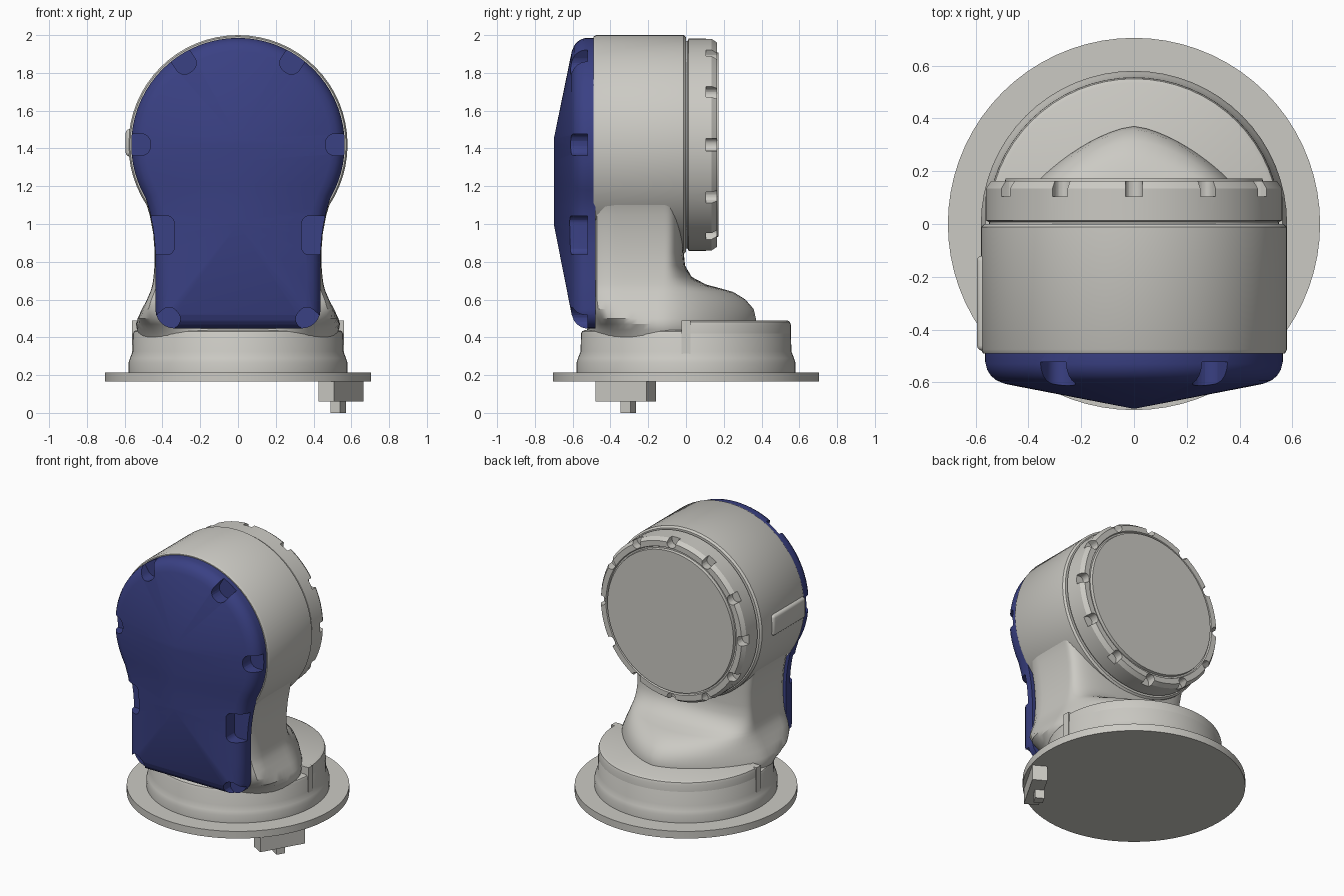
import bpy, bmesh, math
from mathutils import Vector, Matrix

if "Cube" in bpy.data.objects:
    bpy.data.objects.remove(bpy.data.objects["Cube"])

HEAD_Z = 1.42


def material(name, rgb):
    m = bpy.data.materials.new(name)
    m.diffuse_color = (*rgb, 1)
    m.use_nodes = True
    m.node_tree.nodes["Principled BSDF"].inputs["Base Color"].default_value = m.diffuse_color
    return m


GREY = material("warm_grey", (0.60, 0.59, 0.55))
BLUE = material("dark_blue", (0.042, 0.052, 0.23))


def smooth(ob, angle=32):
    bpy.ops.object.select_all(action='DESELECT')
    ob.select_set(True)
    bpy.context.view_layer.objects.active = ob
    bpy.ops.object.shade_smooth_by_angle(angle=math.radians(angle))


def skin(bm, rings, cap_end=True):
    """Join a list of closed rings into a capped skin."""
    vs = [[bm.verts.new(p) for p in ring] for ring in rings]
    n = len(rings[0])
    for a, b in zip(vs, vs[1:]):
        for i in range(n):
            j = (i + 1) % n
            bm.faces.new((a[i], a[j], b[j], b[i]))
    bm.faces.new(vs[0])
    if cap_end:
        bm.faces.new(vs[-1])


def finish(name, bm, mat):
    bmesh.ops.remove_doubles(bm, verts=bm.verts, dist=1e-5)
    bmesh.ops.recalc_face_normals(bm, faces=bm.faces)
    me = bpy.data.meshes.new(name)
    bm.to_mesh(me)
    bm.free()
    me.materials.append(mat)
    ob = bpy.data.objects.new(name, me)
    bpy.context.collection.objects.link(ob)
    return ob


def loft(name, rings, mat, cap_end=True):
    bm = bmesh.new()
    skin(bm, rings, cap_end)
    ob = finish(name, bm, mat)
    smooth(ob)
    return ob


def lathe(name, profile, mat, along_y=False, n=64):
    rings = []
    for r, h in profile:
        ring = []
        for i in range(n):
            a = math.tau * i / n
            c, s = r * math.cos(a), r * math.sin(a)
            ring.append((c, h, HEAD_Z + s) if along_y else (c, s, h))
        rings.append(ring)
    return loft(name, rings, mat)


def box(name, centre, size, mat, turn=0, bevel=0):
    bm = bmesh.new()
    bmesh.ops.create_cube(bm, size=1, matrix=Matrix.Translation(centre)
                          @ Matrix.Rotation(turn, 4, 'Z') @ Matrix.Diagonal((*size, 1)))
    if bevel:
        bmesh.ops.bevel(bm, geom=bm.edges[:], offset=bevel, segments=3, profile=0.5, affect='EDGES')
    ob = finish(name, bm, mat)
    smooth(ob)
    return ob


def slot(bm, tip, ang, w, r, y0, y1):
    """Prism along y: rounded inner end at tip, running outwards at ang in the xz plane."""
    pts = [(0.3, -w / 2), (0.3, w / 2)]
    for sign, start in ((1, 90), (-1, 180)):
        for k in range(7):
            t = math.radians(start + 15 * k)
            pts.append((r + r * math.cos(t), sign * (w / 2 - r) + r * math.sin(t)))
    c, s = math.cos(ang), math.sin(ang)
    skin(bm, [[(tip[0] + u * c - v * s, y, tip[1] + u * s + v * c) for u, v in pts] for y in (y0, y1)])


def cut(ob, bm):
    cutter = finish("notch_cutter", bm, ob.data.materials[0])
    cutter.hide_render = True
    mod = ob.modifiers.new("notches", 'BOOLEAN')
    mod.operation, mod.solver, mod.object = 'DIFFERENCE', 'EXACT', cutter
    bpy.context.view_layer.objects.active = ob
    bpy.ops.object.modifier_apply(modifier=mod.name)
    bpy.data.objects.remove(cutter)
    smooth(ob)


# Base: flange, stepped collar, raised rear half and side ribs
lathe("base_flange", [(0.705, 0.165), (0.705, 0.215)], GREY, n=72)
lathe("base_collar", [(0.58, 0.21), (0.58, 0.265), (0.572, 0.29), (0.558, 0.325), (0.556, 0.42),
                      (0.55, 0.432), (0.535, 0.438)], GREY)
rear = [(0, 0.4), (0.5555, 0.4), (0.5555, 0.465), (0.55, 0.482), (0.535, 0.49), (0, 0.49)]
loft("base_rear_step", [[(r * math.cos(a), r * math.sin(a), z) for r, z in rear]
                        for a in (math.pi * i / 32 for i in range(33))], GREY)
for side, label in ((1, "right"), (-1, "left")):
    box("rib_" + label, (side * 0.53, 0, 0.35), (0.064, 0.046, 0.28), GREY)

# Connector and its pin under the flange, turned to face outwards
box("connector", (0.545, -0.32, 0.115), (0.096, 0.314, 0.11), GREY, math.radians(-30))
box("connector_pin", (0.53, -0.305, 0.035), (0.06, 0.06, 0.07), GREY, math.radians(-30))

# Neck: z, half width, front y, front squareness, back y, back squareness
NECK = [(0.40, 0.52, -0.53, 2, 0.37, 1.5), (0.44, 0.535, -0.525, 2.2, 0.37, 1.5),
        (0.47, 0.54, -0.505, 3, 0.37, 1.5), (0.50, 0.532, -0.492, 5, 0.37, 1.5),
        (0.55, 0.508, -0.489, 10, 0.358, 1.55), (0.60, 0.482, -0.489, 14, 0.315, 1.65),
        (0.64, 0.465, -0.489, 14, 0.25, 1.75), (0.66, 0.458, -0.489, 14, 0.18, 1.9),
        (0.68, 0.453, -0.489, 14, 0.105, 2.1), (0.72, 0.447, -0.489, 14, 0.03, 2.4),
        (0.78, 0.442, -0.489, 14, -0.005, 2.6), (0.85, 0.441, -0.489, 14, -0.012, 2.8),
        (0.95, 0.449, -0.489, 14, -0.012, 3), (1.05, 0.468, -0.489, 14, -0.012, 3),
        (1.12, 0.490, -0.489, 14, -0.015, 3), (1.2, 0.532, -0.489, 14, -0.02, 3),
        (1.3, 0.556, -0.489, 14, -0.02, 4)]
MID_Y = -0.12
rings = []
for z, hw, yf, nf, yb, nb in NECK:
    ring = []
    for i in range(72):
        a = math.tau * i / 72
        c, s = math.cos(a), math.sin(a)
        n, depth = (nb, yb - MID_Y) if s > 0 else (nf, MID_Y - yf)
        r = (abs(c) ** n + abs(s) ** n) ** (-1 / n)
        ring.append((hw * r * c, MID_Y + depth * r * s, z))
    rings.append(ring)
loft("neck", rings, GREY)

# Head drum and the plate on its left side
lathe("head_drum", [(0.572, -0.49), (0.58, -0.475), (0.58, -0.012), (0.568, 0)], GREY, True)
box("side_plate", (-0.555, -0.3, HEAD_Z + 0.01), (0.08, 0.36, 0.145), GREY, bevel=0.02)

# Rear cap with twelve notches round its rim
cap = lathe("rear_cap", [(0.55, -0.05), (0.55, 0.008), (0.562, 0.014), (0.562, 0.135), (0.543, 0.163),
                         (0.505, 0.163), (0.5, 0.152), (0.49, 0.152), (0.487, 0.172)], GREY, True, 72)
bm = bmesh.new()
for i in range(12):
    a = math.tau * i / 12
    slot(bm, (0.507 * math.cos(a), HEAD_Z + 0.507 * math.sin(a)), a, 0.066, 0.03, 0.105, 0.3)
cut(cap, bm)

# Front cover: keyhole outline, rounded edge, ridge-shaped face
half = [(0.565 * math.cos(math.radians(a)), HEAD_Z + 0.565 * math.sin(math.radians(a)))
        for a in range(90, -31, -5)]
half += [(0.468, 1.07), (0.453, 1.0), (0.443, 0.93), (0.438, 0.86), (0.437, 0.7)]
half += [(0.337 + 0.1 * math.cos(math.radians(a)), 0.547 + 0.1 * math.sin(math.radians(a)))
         for a in range(0, -91, -15)]
outline = [Vector(p) for p in half] + [Vector((-x, z)) for x, z in half[:0:-1]]


def inset(d):
    out = []
    for i, p in enumerate(outline):
        t = (outline[(i + 1) % len(outline)] - p).normalized() + (p - outline[i - 1]).normalized()
        t.normalize()
        out.append((p.x + t.y * d, p.y - t.x * d))
    return out


rings = [[(x, y, z) for x, z in inset(d)] for y, d in
         ((-0.48, 0), (-0.53, 0), (-0.553, 0.006), (-0.575, 0.02), (-0.592, 0.04), (-0.605, 0.072))]
rings.append([(0, -0.7, min(max(z, 1.0), 1.45)) for x, y, z in rings[-1]])
cover = loft("front_cover", rings, BLUE, cap_end=False)

# Screw notches in the cover edge, mirrored left and right
bm = bmesh.new()
for x, z, deg, w, r in ((0.25, 1.805, 57, 0.115, 0.05), (0.463, HEAD_Z, 0, 0.115, 0.05),
                        (0.337, 0.94, 0, 0.205, 0.04), (0.322, 0.535, -40, 0.115, 0.05)):
    a = math.radians(deg)
    slot(bm, (x, z), a, w, r, -0.522, -0.85)
    slot(bm, (-x, z), math.pi - a, w, r, -0.522, -0.85)
cut(cover, bm)
